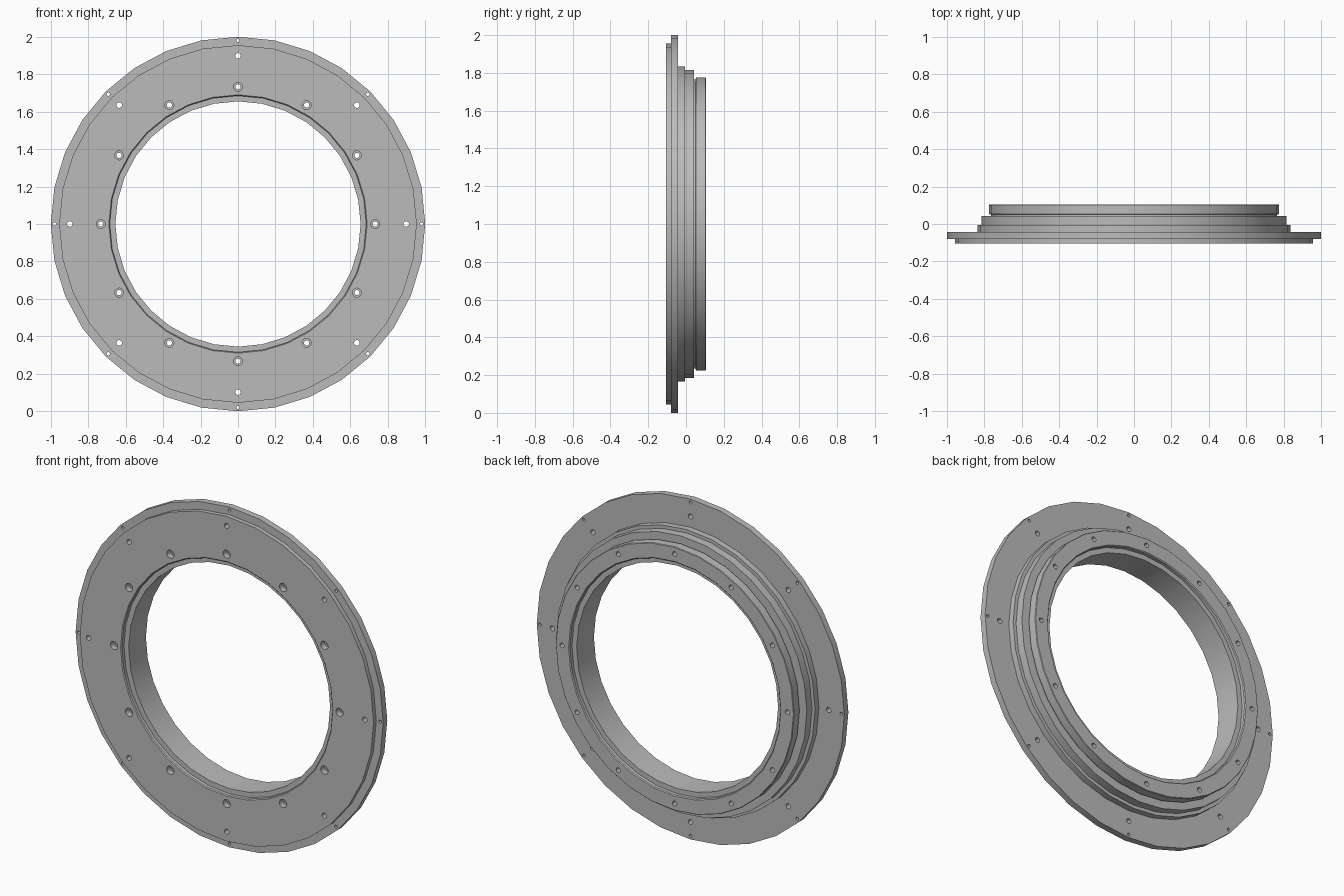
import bpy, bmesh, math

cube = bpy.data.objects.get("Cube")
if cube:
    bpy.data.objects.remove(cube)

CENTRE_Z = 1.0
mat = bpy.data.materials.new("machined grey")
mat.use_nodes = True
grey = (0.5, 0.5, 0.5, 1)
mat.diffuse_color = grey
mat.node_tree.nodes["Principled BSDF"].inputs["Base Color"].default_value = grey


def lathe(bm, profile, sides, cx=0.0, cz=0.0):
    """Spin a closed (radius, y) loop round the y axis; radius 0 closes as a pole."""
    rings = []
    for r, y in profile:
        if r == 0:
            rings.append([bm.verts.new((cx, y, cz))] * sides)
        else:
            rings.append([bm.verts.new((cx + r * math.sin(math.tau * i / sides), y,
                                        cz + r * math.cos(math.tau * i / sides)))
                          for i in range(sides)])
    for k in range(len(rings)):
        a, b = rings[k], rings[(k + 1) % len(rings)]
        for i in range(sides):
            j = (i + 1) % sides
            loop = list(dict.fromkeys((a[i], a[j], b[j], b[i])))
            if len(loop) > 2:
                bm.faces.new(loop)


def make_object(name, bm):
    bmesh.ops.recalc_face_normals(bm, faces=bm.faces)
    mesh = bpy.data.meshes.new(name)
    bm.to_mesh(mesh)
    bm.free()
    obj = bpy.data.objects.new(name, mesh)
    obj.location.z = CENTRE_Z
    mesh.materials.append(mat)
    bpy.context.collection.objects.link(obj)
    return obj


# Stepped flange: front face, rim, shoulders, groove, rear collar, bore
bm = bmesh.new()
lathe(bm, [(0.69, -0.105), (0.955, -0.105), (0.955, -0.08), (1.0, -0.08),
           (1.0, -0.042), (0.835, -0.042), (0.835, -0.006), (0.815, -0.006),
           (0.815, 0.042), (0.765, 0.042), (0.765, 0.05), (0.775, 0.053),
           (0.775, 0.102), (0.772, 0.105), (0.69, 0.105), (0.685, 0.10),
           (0.685, 0.08), (0.655, 0.08), (0.655, -0.08), (0.685, -0.08),
           (0.685, -0.10)], 32)
flange = make_object("flange_ring", bm)

# Cutters for the bolt circles
bm = bmesh.new()


def bolt_circle(count, radius, profile):
    for i in range(count):
        a = math.tau * i / count
        lathe(bm, profile, 16, radius * math.sin(a), radius * math.cos(a))


def plain(r):
    return [(0, -0.2), (r, -0.2), (r, 0.2), (0, 0.2)]


bolt_circle(12, 0.733, [(0, -0.2), (0.024, -0.2), (0.024, -0.07),
                        (0.014, -0.07), (0.014, 0.2), (0, 0.2)])
bolt_circle(8, 0.898, plain(0.015))
bolt_circle(8, 0.98, plain(0.009))
cutter = make_object("bolt_hole_cutter", bm)
cutter.hide_render = True

mod = flange.modifiers.new("bolt_holes", "BOOLEAN")
mod.operation = "DIFFERENCE"
mod.solver = "EXACT"
mod.object = cutter

# Bake the holes, then drop the cutter
bpy.context.view_layer.objects.active = flange
bpy.ops.object.select_all(action="DESELECT")
flange.select_set(True)
bpy.ops.object.modifier_apply(modifier=mod.name)
bpy.data.objects.remove(cutter)
bpy.ops.object.shade_smooth_by_angle(angle=math.radians(30))
